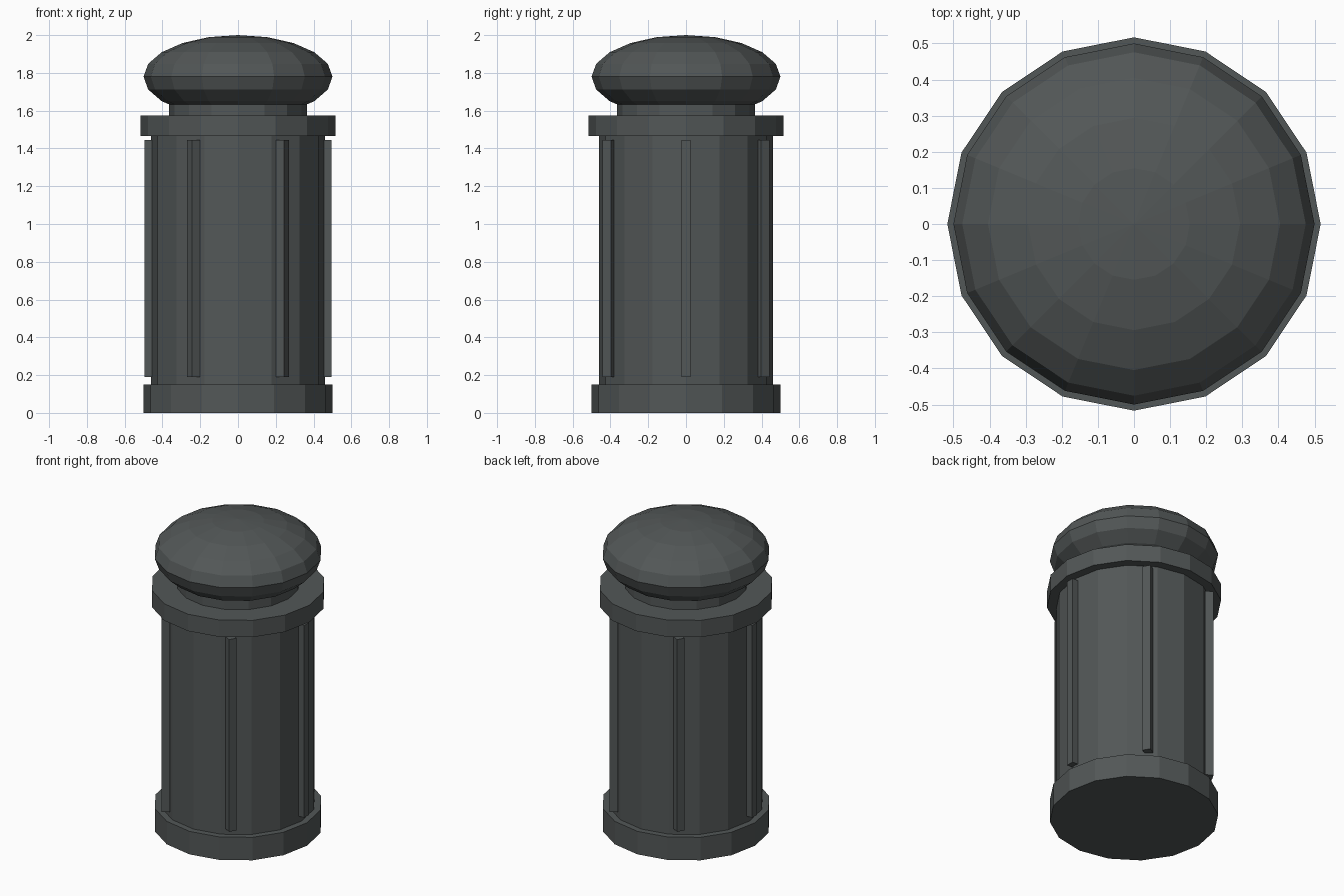
import bpy
import math
from mathutils import Matrix

cube = bpy.data.objects.get("Cube")
if cube:
    bpy.data.objects.remove(cube, do_unlink=True)

SIDES = 16

# Single dark iron colour
iron = bpy.data.materials.new("dark_iron")
iron.use_nodes = True
colour = (0.085, 0.095, 0.095, 1.0)
iron.diffuse_color = colour
iron.node_tree.nodes["Principled BSDF"].inputs["Base Color"].default_value = colour


def finish(name):
    obj = bpy.context.object
    obj.name = name
    obj.data.name = name
    obj.data.materials.append(iron)
    return obj


def drum(name, radius, bottom, top):
    # The quarter turn keeps a corner on each axis
    bpy.ops.mesh.primitive_cylinder_add(vertices=SIDES, radius=radius, depth=top - bottom,
                                        location=(0, 0, (bottom + top) / 2))
    return finish(name)


# Stacked post sections
drum("base", 0.5, 0, 0.15)
drum("body", 0.46, 0.15, 1.465)
drum("collar", 0.517, 1.465, 1.575)
drum("neck", 0.365, 1.575, 1.66)

# Flattened cap
bpy.ops.mesh.primitive_uv_sphere_add(segments=SIDES, ring_count=10, radius=0.5,
                                     location=(0, 0, 1.78))
cap = finish("cap")
cap.data.transform(Matrix.Diagonal((1, 1, 0.44, 1)))

# Six square ribs, each turned against its place around the body
for i in range(6):
    angle = i * math.tau / 6
    bpy.ops.mesh.primitive_cube_add(
        size=1, rotation=(0, 0, -angle),
        location=(0.47 * math.cos(angle), 0.47 * math.sin(angle), 0.8175))
    rib = finish(f"rib_{i + 1}")
    rib.data.transform(Matrix.Diagonal((0.05, 0.05, 1.255, 1)))
